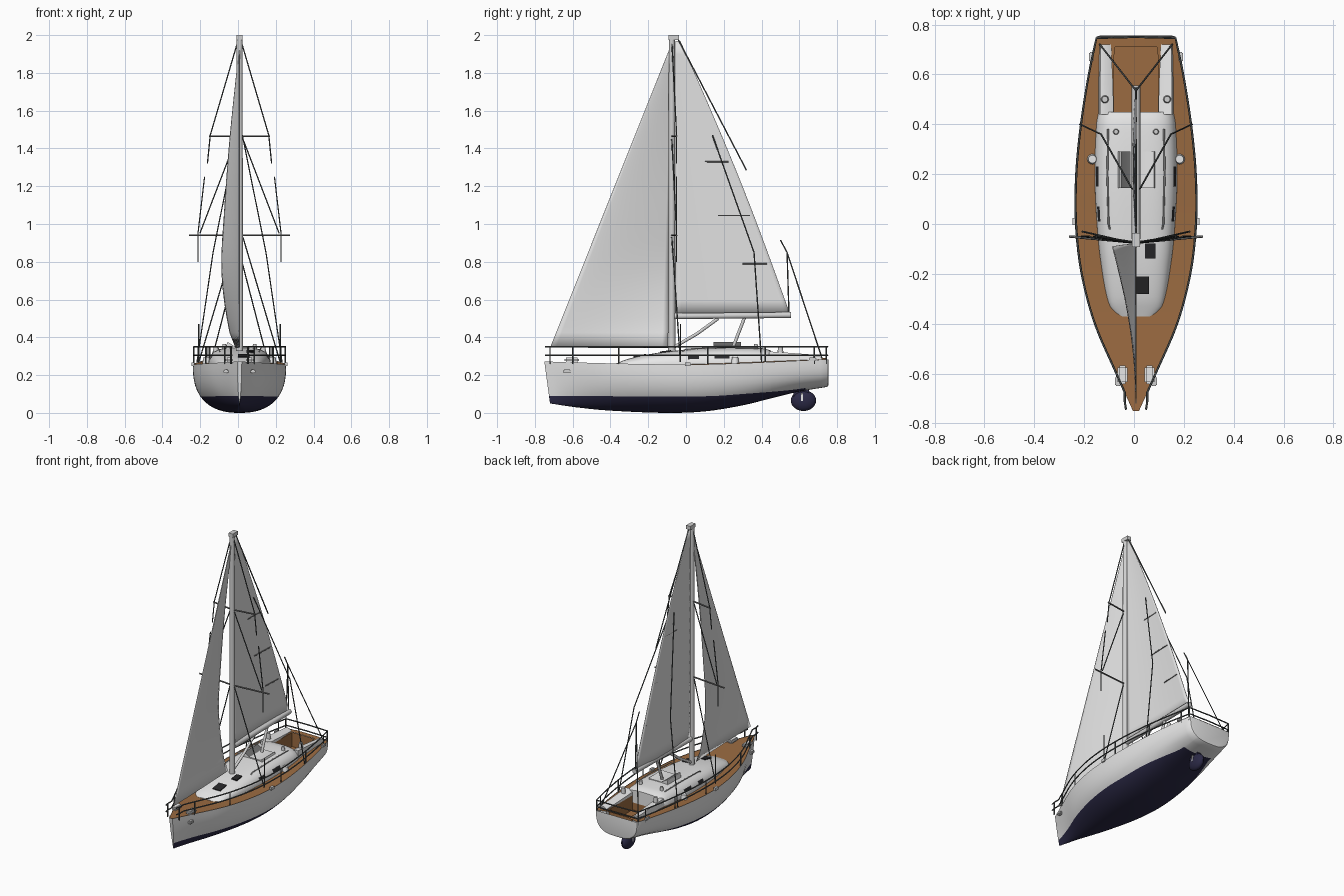
import bpy, bmesh, math
from mathutils import Vector

if "Cube" in bpy.data.objects:
    bpy.data.objects.remove(bpy.data.objects["Cube"])
SHIFT = 0.008
parts = []


def material(name, r, g, b):
    m = bpy.data.materials.new(name)
    m.use_nodes = True
    m.diffuse_color = (r, g, b, 1)
    m.node_tree.nodes["Principled BSDF"].inputs["Base Color"].default_value = (r, g, b, 1)
    return m


WHITE = material("white gelcoat", 0.82, 0.82, 0.82)
SAIL = material("sailcloth", 0.77, 0.77, 0.77)
TEAK = material("teak", 0.33, 0.148, 0.053)
NAVY = material("navy antifouling", 0.024, 0.022, 0.06)
DARK = material("dark steel", 0.085, 0.095, 0.095)
GREY = material("spreader grey", 0.17, 0.17, 0.17)
SILVER = material("mast alloy", 0.64, 0.64, 0.64)
GLASS = material("black glass", 0.02, 0.02, 0.022)


def smooth(knots, y):
    """Smooth curve through (position, value) knots."""
    n = len(knots)
    i = max(0, min(n - 2, sum(k[0] <= y for k in knots) - 1))
    slope = lambda a, b: (knots[b][1] - knots[a][1]) / (knots[b][0] - knots[a][0])
    (p, a), (q, b) = knots[i], knots[i + 1]
    m0, m1 = slope(max(i - 1, 0), i + 1), slope(i, min(i + 2, n - 1))
    h, t = q - p, (y - p) / (q - p)
    return (a * (1 + 2 * t) + m0 * h * t) * (1 - t) ** 2 + (b * (3 - 2 * t) - m1 * h * (1 - t)) * t * t


def finish(name, bm, mats):
    bmesh.ops.recalc_face_normals(bm, faces=bm.faces)
    me = bpy.data.meshes.new(name)
    bm.to_mesh(me)
    bm.free()
    for m in mats:
        me.materials.append(m)
    ob = bpy.data.objects.new(name, me)
    bpy.context.collection.objects.link(ob)
    parts.append(ob)
    return ob


def loft(name, rows, mats, rule=None, caps=()):
    """Skin rows of points; rule(row, column) gives a face its colour."""
    bm = bmesh.new()
    vs = [[bm.verts.new(p) for p in row] for row in rows]
    for i in range(len(vs) - 1):
        for j in range(len(vs[0]) - 1):
            f = bm.faces.new((vs[i][j], vs[i][j + 1], vs[i + 1][j + 1], vs[i + 1][j]))
            f.material_index = rule(i, j) if rule else 0
    for c in caps:
        bm.faces.new(vs[c])
    return finish(name, bm, mats)


def box(name, pos, size, mat, tilt=0, bevel=0):
    bm = bmesh.new()
    bmesh.ops.create_cube(bm, size=1)
    bmesh.ops.scale(bm, vec=size, verts=bm.verts)
    if bevel:
        bmesh.ops.bevel(bm, geom=bm.edges[:], offset=bevel, segments=2, affect='EDGES')
    ob = finish(name, bm, [mat])
    ob.location = pos
    ob.rotation_euler.x = tilt
    return ob


def drum(name, pos, r1, r2, depth, mat):
    bm = bmesh.new()
    bmesh.ops.create_cone(bm, cap_ends=True, segments=16, radius1=r1, radius2=r2, depth=depth)
    ob = finish(name, bm, [mat])
    ob.location = pos
    return ob


def tubes(name, paths, r, mat, both=False):
    cu = bpy.data.curves.new(name, 'CURVE')
    cu.dimensions, cu.bevel_depth, cu.bevel_resolution, cu.use_fill_caps = '3D', r, 1, True
    for s in ((1, -1) if both else (1,)):
        for path in paths:
            sp = cu.splines.new('POLY')
            sp.points.add(len(path) - 1)
            for p, (x, y, z) in zip(sp.points, path):
                p.co = (x * s, y, z, 1)
    cu.materials.append(mat)
    ob = bpy.data.objects.new(name, cu)
    bpy.context.collection.objects.link(ob)
    parts.append(ob)


# Hull lines: half beam, keel line, sheer and waterline along the length
BEAM = [(-.75, .012), (-.6, .08), (-.4, .168), (-.2, .222), (0, .245), (.2, .244), (.4, .225), (.6, .193), (.745, .162)]
KEEL = [(-.75, .05), (-.6, .03), (-.4, .012), (-.1, 0), (.1, .008), (.3, .04), (.45, .077), (.6, .113), (.745, .137)]
SHEER = [(-.75, .272), (-.3, .26), (.1, .257), (.745, .283)]
WATER = [(-.75, .09), (.1, .088), (.3, .1), (.58, .124), (.745, .152)]
ROUND = [(-.75, 1.6), (-.3, 2.2), (.1, 2.6), (.745, 3)]
ys = sorted([-.75 + 1.495 * i / 40 for i in range(41)] + [.45, .71])
UP, DOWN = 6, 9


def section(y):
    w, b, top, water, n = (smooth(k, y) for k in (BEAM, KEEL, SHEER, WATER, ROUND))
    zs = [top + (water - top) * k / UP for k in range(UP)]
    zs += [b + (water - b) * (1 - k / DOWN) ** 2 for k in range(DOWN + 1)]
    half = []
    for z in zs:
        s = min(1, (top - z) / (top - b))
        rake = .03 * s * max(0, (-.45 - y) / .3)
        half.append((w * (1 - s ** n) ** (1 / n), y + rake, z))
    return half + [(-x, v, z) for x, v, z in half[-2::-1]]


# Hull skin, closed by a transom with rounded edges; the dark bottom stops short of it
cols = 2 * (UP + DOWN)
skin = [section(y) for y in ys]
for y, k in ((.752, .97), (.755, .9)):
    skin.append([(x * k, y, .283 - (.283 - z) * k) for x, v, z in skin[len(ys) - 1]])
loft("hull", skin, [WHITE, NAVY],
     lambda i, j: int(i < len(ys) and ys[i] < .63 and UP <= j < cols - UP), caps=(0, -1))

# Cambered deck with an opening for the cockpit, and the sunken well
WELL = .088
bm = bmesh.new()
rows = []
for y in ys:
    w, z = smooth(BEAM, y) * .995, smooth(SHEER, y) - .003
    m = min(WELL, w * .5)
    camber = .012 * min(1, max(0, y + .2) * 3)
    rows.append([bm.verts.new((x, y, z + c)) for x, c in ((-w, 0), (-m, camber), (m, camber), (w, 0))])
for i in range(len(ys) - 1):
    for j in range(3):
        if j != 1 or not .449 < (ys[i] + ys[i + 1]) / 2 < .711:
            bm.faces.new((rows[i][j], rows[i][j + 1], rows[i + 1][j + 1], rows[i + 1][j]))
finish("deck", bm, [TEAK])
bm = bmesh.new()
bmesh.ops.create_cube(bm, size=1)
bmesh.ops.scale(bm, vec=(2 * WELL, .26, .1), verts=bm.verts)
bmesh.ops.translate(bm, vec=(0, .58, .239), verts=bm.verts)
bmesh.ops.delete(bm, geom=[f for f in bm.faces if f.normal.z > .5], context='FACES')
finish("cockpit_well", bm, [TEAK])

# Cabin with narrow side windows
CAB_W = [(-.37, .075), (-.33, .108), (-.15, .142), (0, .157), (.2, .166), (.4, .16), (.45, .152)]
CAB_Z = [(-.37, .262), (-.3, .288), (-.15, .318), (0, .334), (.2, .345), (.4, .343), (.45, .33)]
cys = [-.37 + .82 * i / 41 for i in range(42)]
ARC = 28


def arch(y):
    w, h, pts = smooth(CAB_W, y), smooth(CAB_Z, y) - .24, []
    for k in range(ARC + 1):
        c, s = math.cos(math.pi * k / ARC), abs(math.sin(math.pi * k / ARC))
        pts.append((w * math.copysign(abs(c) ** .6, c), y, .24 + h * s ** .7))
    return pts


def window(i, j):
    lit = -.01 < cys[i] < .07 or .15 < cys[i] < .22
    return int(lit and j in (3, 4, ARC - 4, ARC - 5))


loft("cabin", [arch(y) for y in cys], [WHITE, GLASS], window, caps=(0, -1))
for x, y, sx, sy, tilt in ((.022, -.245, .06, .07, .2), (.058, -.108, .042, .06, .12)):
    box("deck_hatch", (x, y, smooth(CAB_Z, y) + .001), (sx, sy, .008), GLASS, tilt)
# Companionway hatch with a grey inner slope
hatch = ((-.074, .33), (-.066, .372), (-.06, .374), (-.022, .35), (.06, .35), (.072, .356), (.08, .33))
loft("sliding_hatch", [[(x, y, z) for x, z in hatch] for y in (.145, .29)], [WHITE, GREY],
     lambda i, j: int(j == 2), caps=(0, -1))
tubes("cabin_handrail", [[(.105, -.02, .326), (.11, 0, .338), (.115, .2, .347), (.112, .38, .342)]], .0035, SILVER, True)

# Cockpit coamings, winches and deck fittings on both sides
for s in (1, -1):
    rings = []
    for y, a, b, z in ((.44, .09, .154, .325), (.56, .092, .154, .317), (.72, .1, .152, .305)):
        rings.append([(s * x, y, h) for x, h in ((a, .25), (a, z - .014), (b - .03, z), (b - .01, z), (b, .25))])
    loft("coaming", rings, [WHITE], caps=(0, -1))
    drum("cockpit_winch", (s * .125, .5, .335), .016, .012, .04, SILVER)
    drum("cabin_winch", (s * .08, .37, .352), .012, .009, .026, SILVER)
    drum("side_winch", (s * .175, .26, .275), .022, .016, .04, WHITE)
    box("bow_cleat", (s * .055, -.605, .28), (.04, .075, .024), WHITE, bevel=.008)
    box("bow_fairlead", (s * .072, -.63, .22), (.025, .04, .02), SILVER, bevel=.005)
    box("chainplate", (s * .246, .01, .258), (.016, .03, .02), SILVER)
    box("stern_cleat", (s * .18, .67, .284), (.018, .04, .018), SILVER, bevel=.004)

# Drive pod below the stern
bm = bmesh.new()
bmesh.ops.create_uvsphere(bm, u_segments=20, v_segments=12, radius=1)
bmesh.ops.scale(bm, vec=(.03, .067, .055), verts=bm.verts)
finish("drive_pod", bm, [NAVY]).location = (0, .622, .065)
box("drive_leg", (0, .61, .105), (.03, .08, .05), NAVY)
box("pod_fin", (0, .615, .085), (.064, .01, .042), WHITE)

# Mast, boom and spreaders
MY = -.075
drum("mast", (0, MY, 1.155), .019, .016, 1.65, SILVER)
box("masthead", (0, -.064, 1.987), (.032, .055, .026), SILVER)
tubes("boom", [[(0, -.06, .512), (0, .555, .518)]], .018, SILVER)
tubes("boom_vang", [[(0, -.06, .35), (0, .06, .42), (0, .17, .5)], [(0, .25, .35), (0, .31, .505)]], .01, SILVER)
for half, z in ((.268, .94), (.162, 1.465)):
    tubes("spreader", [[(-half, -.05, z), (0, MY, z), (half, -.05, z)]], .005, GREY)


# Sails as curved sheets with a little thickness
def sheet(name, point, n=20):
    ob = loft(name, [[point(u / n, v / n) for u in range(n + 1)] for v in range(n + 1)], [SAIL])
    mod = ob.modifiers.new("thickness", 'SOLIDIFY')
    mod.thickness, mod.offset = .004, 0


def main_point(u, v):
    leech = .55 - .58 * v + .02 * math.sin(math.pi * v)
    return (-.012 * math.sin(math.pi * u) * (1 - v), -.056 + u * (leech + .056), .525 + 1.445 * v)


BELLY = [(0, .02), (.06, .055), (.25, .094), (.45, .08), (.7, .05), (1, 0)]


def jib_point(u, v):
    a = Vector((0, -.72, .345)).lerp(Vector((0, -.082, 1.94)), v)
    b = Vector((0, -.095, .345)).lerp(Vector((0, -.078, 1.94)), v)
    p = a.lerp(b, u)
    return (-smooth(BELLY, v) * u ** 1.3, p.y, p.z)


sheet("mainsail", main_point)
sheet("jib", jib_point)
for y0, y1, z in ((.1, .225, 1.33), (.17, .34, 1.045), (.3, .43, .79)):
    tubes("batten", [[(-.006, y0, z), (0, y1, z)]], .004, GREY)

# Standing rigging
tubes("shrouds", [
    [(.008, MY, 1.97), (.155, -.05, 1.47), (.17, -.05, 1.32)],
    [(.185, -.05, 1.25), (.22, -.05, .95), (.22, -.05, .8)],
    [(.018, MY, 1.45), (.21, -.05, .95)],
    [(.018, MY, .93), (.215, -.03, .27)],
    [(.215, -.03, .27), (.215, -.03, .47)],
    [(.015, .14, 1.47), (.14, .36, .85), (.225, .4, .27)]], .0035, DARK, True)
tubes("backstay", [[(0, -.04, 1.975), (0, .32, 1.285)], [(0, .5, .915), (0, .535, .85), (0, .545, .53)]], .004, DARK)
tubes("backstay_bridle", [[(0, .535, .85), (.145, .72, .29)]], .0035, DARK, True)

# Guard rails and stanchions, closed across the stern
edge = [y for y in ys if y > -.74]
for z in (.35, .305):
    path = [(.04, -.745, z)] + [(max(.045, smooth(BEAM, y) * .98), y, z) for y in edge] + [(0, .75, z)]
    tubes("guard_rail", [path], .0042, DARK, True)
posts = [(max(.045, smooth(BEAM, y) * .98), y) for y in (-.72, -.6, -.355, .115, .42, .68, .742)]
tubes("stanchions", [[(x, y, .26), (x, y, .352)] for x, y in posts], .0045, DARK, True)

# Smooth shading and centring
bpy.ops.object.select_all(action='DESELECT')
for ob in parts:
    ob.location.x += SHIFT
    if ob.type == 'MESH':
        ob.select_set(True)
        bpy.context.view_layer.objects.active = ob
bpy.ops.object.shade_smooth_by_angle(angle=math.radians(35))
